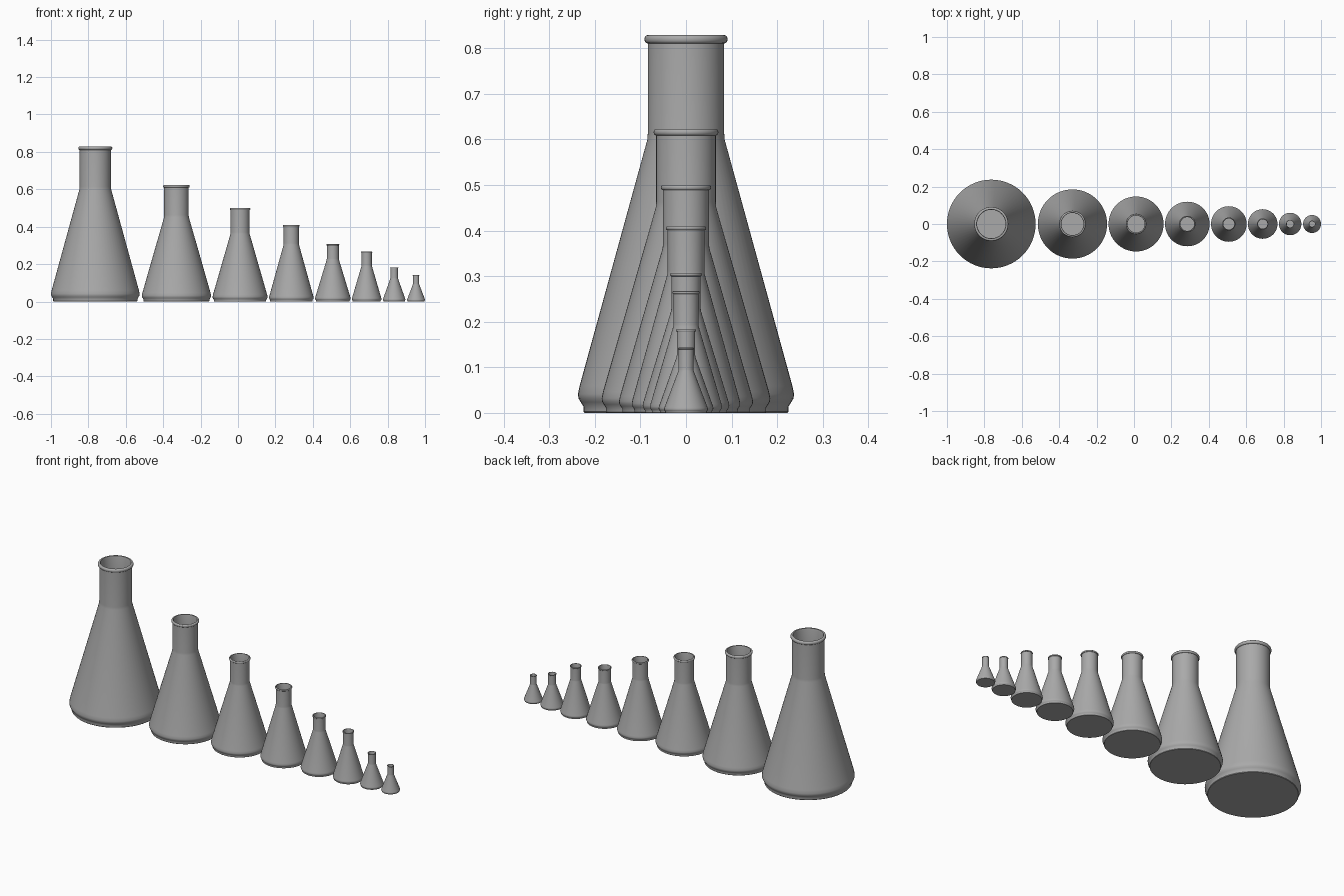
import bpy
import bmesh
from math import cos, sin, pi, radians, tau
from mathutils import Vector

if "Cube" in bpy.data.objects:
    bpy.data.objects.remove(bpy.data.objects["Cube"], do_unlink=True)

# One grey for all the glassware
glass = bpy.data.materials.new("grey_glass")
glass.use_nodes = True
grey = (0.4, 0.4, 0.4, 1)
glass.diffuse_color = grey
glass.node_tree.nodes["Principled BSDF"].inputs["Base Color"].default_value = grey


def flask_profile(radius, height, lip_radius, shoulder):
    """Closed half section: underside, outer wall, rolled lip, inner wall, floor."""
    neck = lip_radius * 0.92
    wall = radius * 0.032
    bead = radius * 0.038
    bead_z = height - bead
    outer = [(0, 0), (radius * 0.94, 0), (radius * 0.95, radius * 0.012),
             (radius * 0.95, radius * 0.06), (radius * 0.975, radius * 0.1),
             (radius * 0.996, radius * 0.135), (radius, radius * 0.175),
             (radius * 0.985, radius * 0.25),
             (neck + wall * 0.15, shoulder - wall), (neck, shoulder + wall)]
    # Rolled lip as a half-round bead
    centre = lip_radius - bead * 0.7
    lip = [(neck, height - 2 * bead)]
    for i in range(9):
        a = -pi / 2 + pi * i / 8
        lip.append((centre + bead * 0.7 * cos(a), bead_z + bead * sin(a)))
    inside = neck - wall
    inner = [(inside + wall * 0.3, height), (inside, height - bead),
             (inside, shoulder), (radius * 0.94, radius * 0.25),
             (radius * 0.95, radius * 0.175), (radius * 0.9, radius * 0.08),
             (0, radius * 0.08)]
    return outer + lip + inner


def lathe(name, points, x):
    """Spin a profile about the z axis into a smooth solid."""
    bm = bmesh.new()
    verts = [bm.verts.new((r, 0, z)) for r, z in points]
    edges = [bm.edges.new(pair) for pair in zip(verts, verts[1:])]
    bmesh.ops.spin(bm, geom=verts + edges, cent=Vector(), axis=(0, 0, 1),
                   angle=tau, steps=64, use_duplicate=False)
    bmesh.ops.remove_doubles(bm, verts=bm.verts[:], dist=0.00005)
    bmesh.ops.recalc_face_normals(bm, faces=bm.faces[:])
    mesh = bpy.data.meshes.new(name)
    bm.to_mesh(mesh)
    bm.free()
    mesh.materials.append(glass)
    obj = bpy.data.objects.new(name, mesh)
    obj.location.x = x
    bpy.context.collection.objects.link(obj)
    bpy.ops.object.select_all(action="DESELECT")
    obj.select_set(True)
    bpy.context.view_layer.objects.active = obj
    bpy.ops.object.shade_smooth_by_angle(angle=radians(35))


# Row of flasks, largest to smallest: x, body radius, height, lip radius, shoulder
flasks = [
    (-0.763, 0.237, 0.829, 0.091, 0.607),
    (-0.329, 0.185, 0.623, 0.071, 0.457),
    (0.011, 0.147, 0.5, 0.055, 0.366),
    (0.285, 0.119, 0.41, 0.044, 0.308),
    (0.507, 0.095, 0.307, 0.035, 0.227),
    (0.688, 0.079, 0.267, 0.03, 0.192),
    (0.835, 0.06, 0.183, 0.022, 0.125),
    (0.952, 0.048, 0.143, 0.018, 0.094),
]
for number, (x, *sizes) in enumerate(flasks, 1):
    lathe(f"conical_flask_{number}", flask_profile(*sizes), x)
